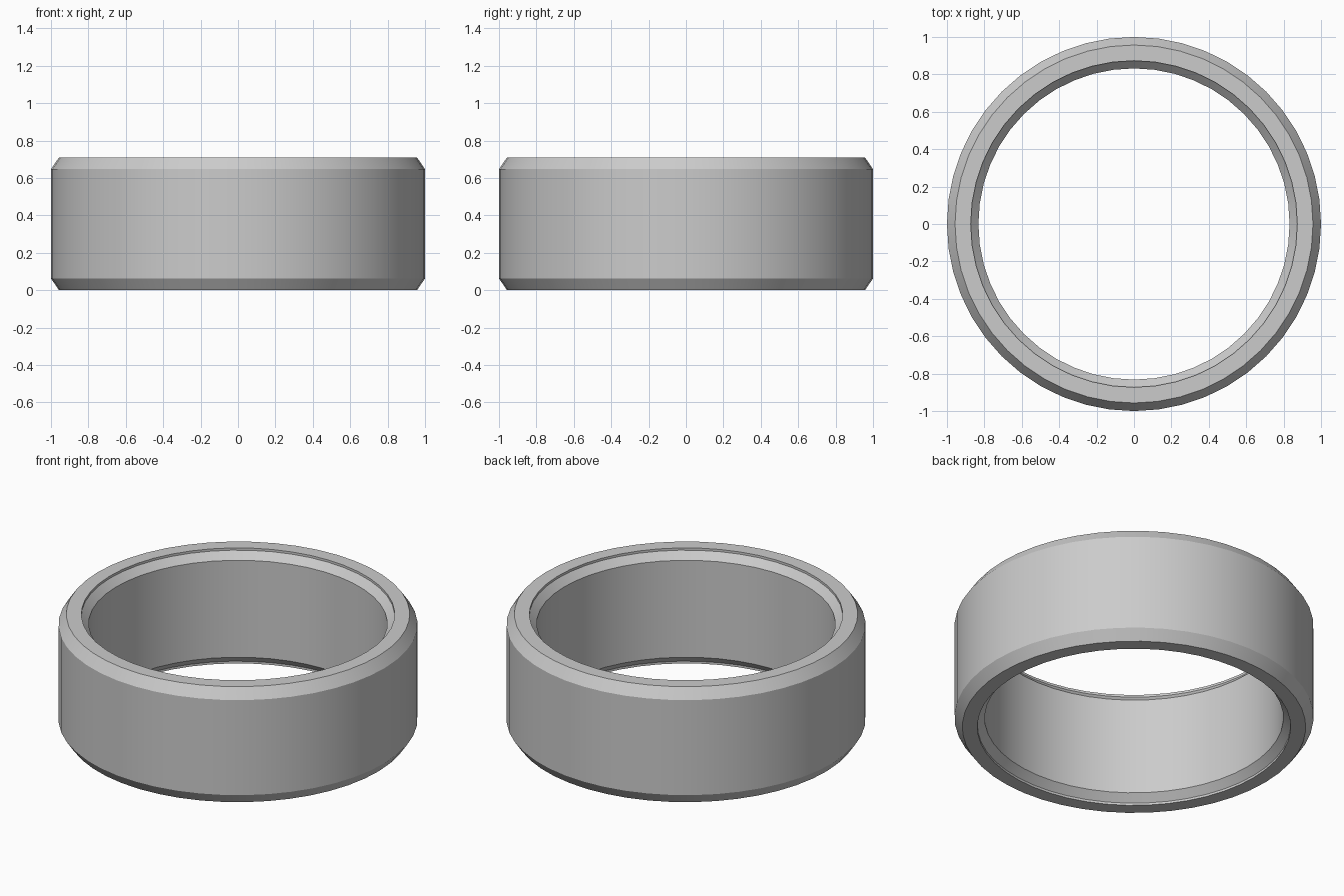
import bpy
import bmesh
from math import cos, sin, tau, radians

cube = bpy.data.objects.get("Cube")
if cube:
    bpy.data.objects.remove(cube, do_unlink=True)

HEIGHT = 0.71
SEGMENTS = 48

# Plain grey metal
grey = bpy.data.materials.new("grey_metal")
grey.use_nodes = True
colour = (0.6, 0.6, 0.6, 1)
grey.diffuse_color = colour
grey.node_tree.nodes["Principled BSDF"].inputs["Base Color"].default_value = colour

# Upper half of the cross-section: (radius, depth below the rim)
upper = [(1.0, 0.063), (0.957, 0), (0.873, 0), (0.873, 0.014), (0.832, 0.057)]
profile = [(r, HEIGHT - d) for r, d in upper] + [(r, d) for r, d in reversed(upper)]

# Sweep the cross-section into a closed ring
bm = bmesh.new()
rings = []
for i in range(SEGMENTS):
    a = tau * i / SEGMENTS
    rings.append([bm.verts.new((r * cos(a), r * sin(a), z)) for r, z in profile])
for i, ring in enumerate(rings):
    following = rings[(i + 1) % SEGMENTS]
    for j in range(len(profile)):
        k = (j + 1) % len(profile)
        bm.faces.new((ring[j], ring[k], following[k], following[j]))
bmesh.ops.recalc_face_normals(bm, faces=bm.faces)

mesh = bpy.data.meshes.new("ring_band")
bm.to_mesh(mesh)
bm.free()
mesh.materials.append(grey)
band = bpy.data.objects.new("ring_band", mesh)
bpy.context.collection.objects.link(band)

# Smooth around the ring, sharp at the chamfers
bpy.context.view_layer.objects.active = band
band.select_set(True)
bpy.ops.object.shade_smooth_by_angle(angle=radians(25))
